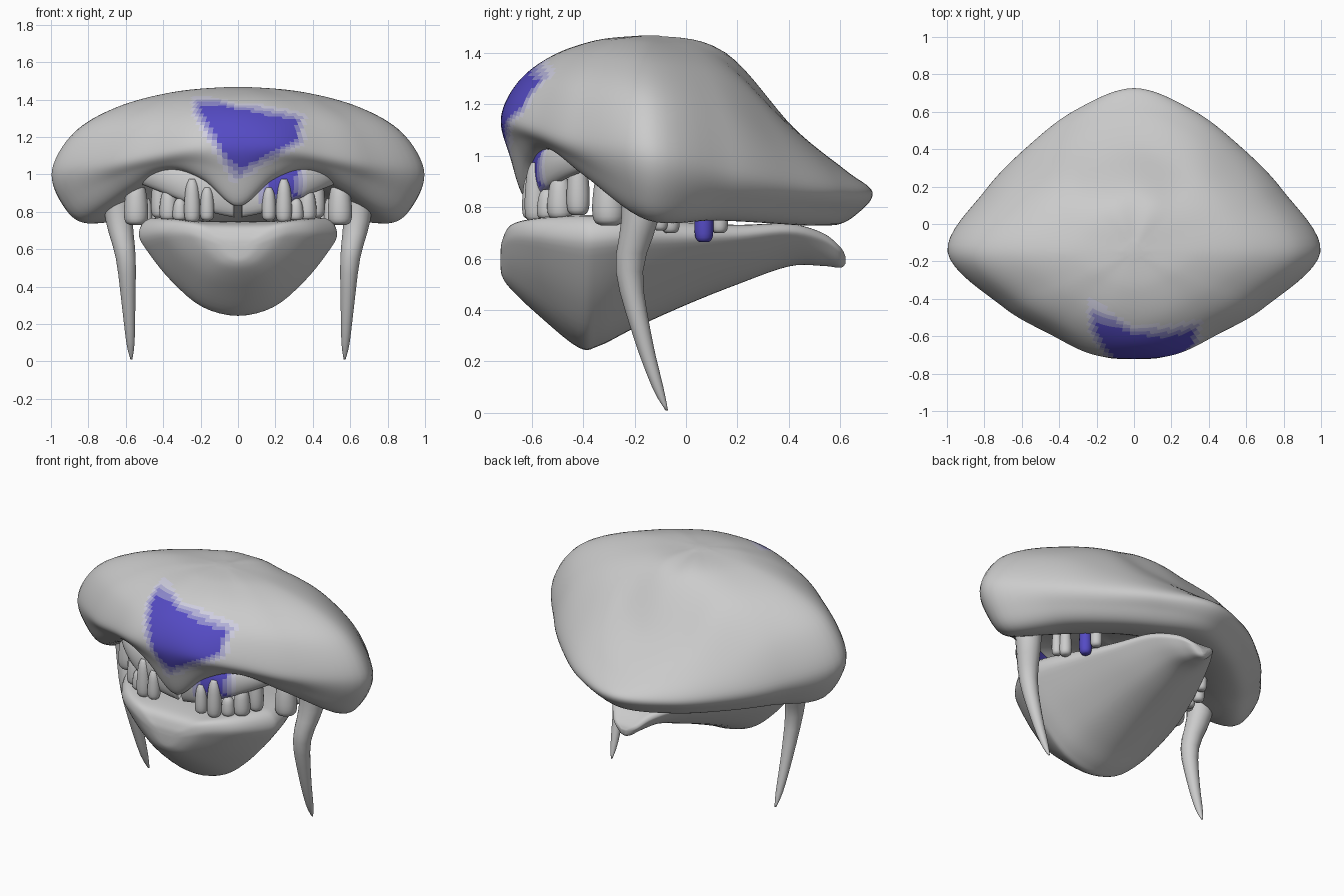
import bpy, bmesh, math
from mathutils import Vector

if "Cube" in bpy.data.objects:
    bpy.data.objects.remove(bpy.data.objects["Cube"])

# Grey fading to blue in steps, for the soft-edged patches
shades = []
for i in range(5):
    t = i / 4
    mat = bpy.data.materials.new(f"shade_{i}")
    mat.diffuse_color = [a + (b - a) * t for a, b in zip((.8, .8, .8, 1), (.09, .07, .55, 1))]
    mat.use_nodes = True
    mat.node_tree.nodes["Principled BSDF"].inputs["Base Color"].default_value = mat.diffuse_color
    shades.append(mat)


def smooth_line(pts, n, closed=False):
    """Catmull-Rom line through the points, n steps per span."""
    m = len(pts)
    get = (lambda i: pts[i % m]) if closed else (lambda i: pts[max(0, min(m - 1, i))])
    out = []
    for i in range(m if closed else m - 1):
        a, b, c, d = (get(i + k) for k in (-1, 0, 1, 2))
        for s in range(n):
            t = s / n
            out.append(0.5 * (2 * b + (c - a) * t + (2 * a - 5 * b + 4 * c - d) * t * t
                              + (3 * b - a - 3 * c + d) * t ** 3))
    return out if closed else out + [pts[-1]]


def loft(name, rings, n_ring=3, n_len=4, tint=None):
    """Smooth skin over closed rings, capped at both ends; tint gives 0..1 blueness."""
    rings = [smooth_line([Vector(p) for p in r], n_ring, True) for r in rings]
    cols = [smooth_line(list(c), n_len) for c in zip(*rings)]
    bm = bmesh.new()
    v = [[bm.verts.new(p) for p in c] for c in cols]
    k, m = len(v), len(v[0])
    for i in range(k):
        for j in range(m - 1):
            bm.faces.new((v[i][j], v[(i + 1) % k][j], v[(i + 1) % k][j + 1], v[i][j + 1]))
    bm.faces.new([c[0] for c in v])
    bm.faces.new([c[-1] for c in v])
    bmesh.ops.recalc_face_normals(bm, faces=bm.faces)
    for f in bm.faces:
        f.smooth = True
        if tint:
            f.material_index = round(4 * max(0, min(1, tint(f.calc_center_median()))))
    me = bpy.data.meshes.new(name)
    bm.to_mesh(me)
    bm.free()
    if tint:
        for mat in shades:
            me.materials.append(mat)
    ob = bpy.data.objects.new(name, me)
    bpy.context.collection.objects.link(ob)
    return ob


def spike(name, path, tint=None):
    """Upright round horn or tooth from (x, y, z, radius) stations."""
    rings = [[(x + r * math.cos(a * math.pi / 4), y + r * math.sin(a * math.pi / 4), z)
              for a in range(8)] for x, y, z, r in path]
    return loft(name, rings, 2, 3, tint)


# Upper head: profile heights at nine bearings from front to back
radius = [.57, .59, .625, .76, .995, .86, .80, .82, .875]
rows = [
    (.05, [1.468] * 9),
    (.35, [1.45, 1.45, 1.45, 1.45, 1.44, 1.435, 1.43, 1.42, 1.40]),
    (.65, [1.39, 1.39, 1.39, 1.38, 1.36, 1.34, 1.29, 1.18, 1.11]),
    (.88, [1.29, 1.28, 1.28, 1.26, 1.225, 1.17, 1.08, 1.0, .945]),
    (1.0, [1.15, 1.15, 1.12, 1.07, 1.02, .95, .90, .87, .86]),
    (.94, [1.00, 1.06, 1.05, .98, .84, .82, .80, .79, .78]),
    (.82, [.83, .97, 1.02, .92, .75, .75, .74, .73, .73]),
    (.60, [.93, 1.00, 1.02, .97, .82, .79, .78, .77, .77]),
    (.30, [1.0, 1.0, 1.0, 1.0, .98, .95, .92, .90, .90]),
    (.05, [.96] * 9),
]
head_rings = []
for frac, zs in rows:
    ring = []
    for i in range(16):
        k = i if i <= 8 else 16 - i
        a = math.radians(-90 + 22.5 * i)
        r = frac * radius[k]
        ring.append((r * math.cos(a), -.15 + r * math.sin(a), zs[k]))
    head_rings.append(ring)


def head_patch(c):
    if c.y > -.35:
        return 0
    if c.x < 0:
        edge = min(c.x + .26, (c.z - .93 - 1.7 * max(0, -c.x - .03)) / 2,
                   1.43 - c.z, -.54 - .68 * c.x - c.y)
    else:
        edge = min(.37 - c.x, (c.z - .95 - .55 * c.x) / 1.2,
                   1.41 - .2 * c.x - c.z, -.54 + .15 * c.x - c.y)
    return edge / .07


loft("upper_head", head_rings, 8, 8, head_patch)

# Lower jaw: (y, half width, top, bottom) sections
section = [(0, -.03), (.5, -.02), (.88, 0.0), (1, .16), (.9, .36), (.66, .66), (.36, .91), (0, 1)]
jaw = [(-.722, .05, .62, .57), (-.715, .14, .67, .53), (-.68, .26, .73, .48),
       (-.58, .40, .755, .385), (-.42, .51, .765, .255), (-.34, .53, .765, .26),
       (-.2, .50, .76, .33), (0, .42, .74, .42), (.2, .33, .73, .50), (.4, .23, .735, .57),
       (.53, .14, .70, .572), (.6, .08, .645, .565), (.62, .02, .61, .58)]
jaw_rings = []
for y, w, top, bot in jaw:
    half = [(w * s, y, top - (top - bot) * abs(t)) for s, t in section]
    jaw_rings.append(half + [(-x, yy, z) for x, yy, z in half[-2:0:-1]])
loft("lower_jaw", jaw_rings, 4, 5)

# Teeth: (x, y, bottom, top, radius)
teeth = [(.165, -.60, .755, .93, .038), (.245, -.585, .745, .975, .043),
         (.31, -.54, .755, .87, .04), (.37, -.49, .755, .92, .05),
         (.42, -.42, .77, 1.0, .045), (.545, -.30, .73, .96, .065),
         (.49, -.10, .71, .88, .03), (.46, -.06, .70, .88, .036),
         (.42, .07, .665, .88, .037), (.39, .13, .70, .88, .034)]

for side, sx in (("right", 1), ("left", -1)):
    # Tusks
    spike("tusk_" + side, [(sx * x, y, z, r) for x, y, z, r in (
        (.645, -.17, .95, .085), (.635, -.18, .75, .072), (.6, -.22, .55, .053),
        (.585, -.17, .3, .036), (.575, -.11, .1, .022), (.57, -.075, .01, .005))])

    # Upper gum: flattened band running from the beak to the cheek
    path = [(.02, -.56, .87, .10), (.15, -.57, .91, .11), (.3, -.54, .95, .09),
            (.42, -.47, .98, .07), (.52, -.37, 1.0, .05)]
    gum_rings = []
    for x, y, z, h in path:
        out = Vector((x, y + .15, 0)).normalized()
        gum_rings.append([(sx * (x + out.x * .04 * math.cos(a)), y + out.y * .04 * math.cos(a),
                           z + h * math.sin(a)) for a in [i * math.pi / 4 for i in range(8)]])
    loft("gum_" + side, gum_rings, 3, 6,
         (lambda c: min(c.x - .09, .37 - c.x, c.z - .83) / .07) if sx > 0 else None)

    for i, (x, y, z0, z1, r) in enumerate(teeth):
        h = z1 - z0
        spike(f"tooth_{side}_{i + 1}",
              [(sx * x, y, z0, r * .5), (sx * x, y, z0 + .08 * h, r * .9),
               (sx * x, y, z0 + .35 * h, r), (sx * x, y, z0 + .8 * h, r * .8),
               (sx * x, y, z1, r * .4)],
              (lambda c: 1) if i == 8 and sx > 0 else None)
